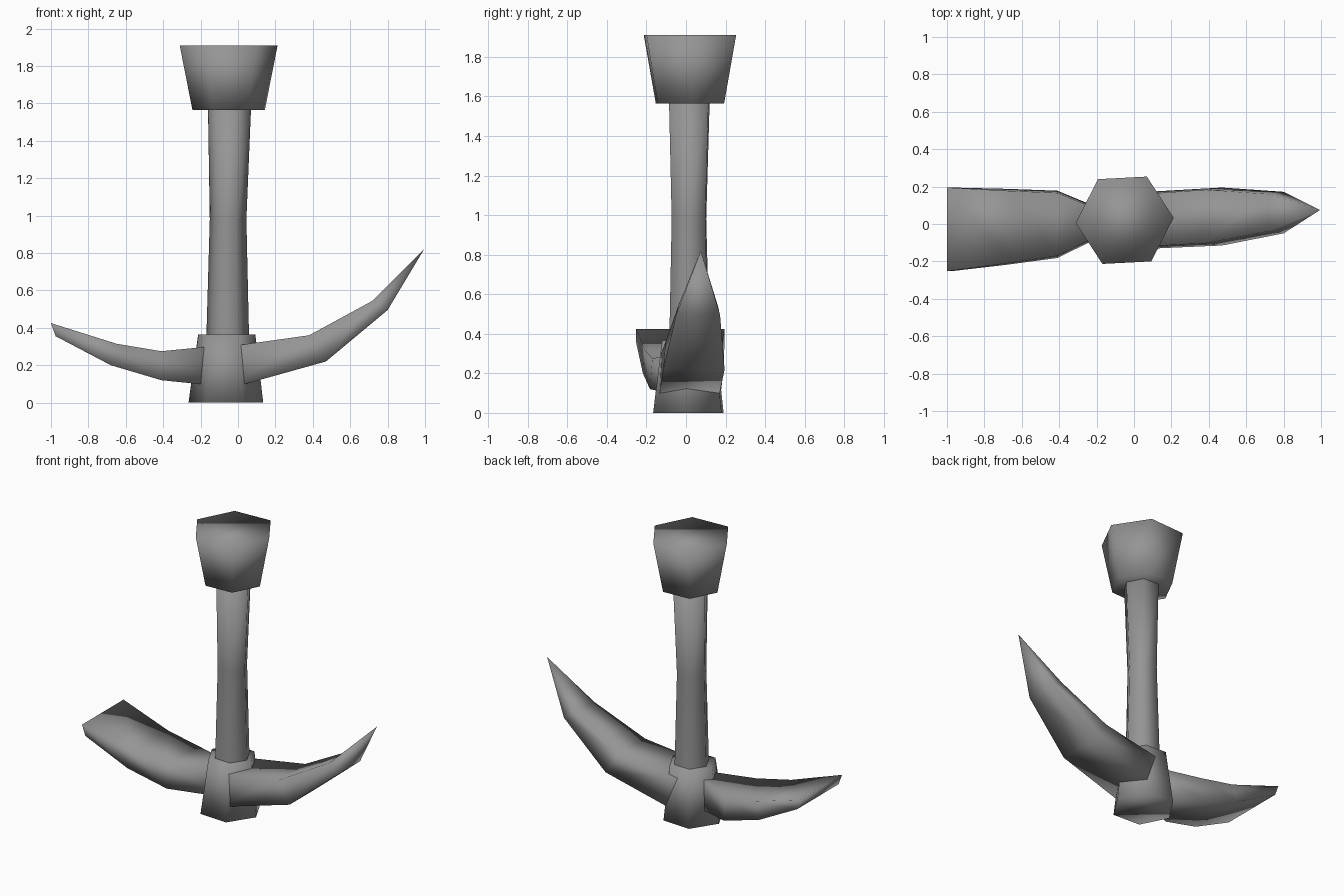
import bpy
import bmesh
import math

cube = bpy.data.objects.get("Cube")
if cube:
    bpy.data.objects.remove(cube, do_unlink=True)

metal = bpy.data.materials.new("mid_grey")
metal.use_nodes = True
grey = (0.3, 0.3, 0.3, 1)
metal.diffuse_color = grey
metal.node_tree.nodes["Principled BSDF"].inputs["Base Color"].default_value = grey


def loft(name, rings, tip=None):
    """Skin a row of equal rings, closing the last one flat or to a tip."""
    bm = bmesh.new()
    loops = [[bm.verts.new(p) for p in ring] for ring in rings]
    n = len(loops[0])
    for a, b in zip(loops, loops[1:]):
        for i in range(n):
            j = (i + 1) % n
            bm.faces.new((a[i], a[j], b[j], b[i]))
    bm.faces.new(loops[0])
    if tip:
        point = bm.verts.new(tip)
        for i in range(n):
            bm.faces.new((loops[-1][i], loops[-1][(i + 1) % n], point))
    else:
        bm.faces.new(loops[-1])
    bmesh.ops.recalc_face_normals(bm, faces=bm.faces)
    for f in bm.faces:
        f.smooth = True
    mesh = bpy.data.meshes.new(name)
    bm.to_mesh(mesh)
    bm.free()
    mesh.materials.append(metal)
    obj = bpy.data.objects.new(name, mesh)
    bpy.context.collection.objects.link(obj)
    return obj


def hexagon(x, y, z, r, turn=-3):
    """Six-sided ring with corners near the x axis."""
    angles = [math.radians(60 * i + turn) for i in range(6)]
    return [(x + r * math.cos(a), y + r * math.sin(a), z) for a in angles]


def box_ring(top, bottom, front, back, flare=0.012):
    """Four-cornered blade section; top and bottom are (x, z)."""
    return [(top[0], front + flare, top[1]), (top[0], back - flare, top[1]),
            (bottom[0], back, bottom[1]), (bottom[0], front, bottom[1])]


# Handle with a slight waist
loft("handle", [hexagon(-0.057, 0.017, 0.2, 0.117),
                hexagon(-0.055, 0.017, 0.36, 0.114),
                hexagon(-0.053, 0.015, 0.98, 0.098),
                hexagon(-0.045, 0.017, 1.6, 0.116)])

# Flared pommel and the collar that grips the blades
loft("pommel", [hexagon(-0.05, 0.02, 1.565, 0.194, 3),
                hexagon(-0.05, 0.02, 1.91, 0.262, 3)])
loft("collar", [hexagon(-0.065, 0.012, 0.0, 0.2),
                hexagon(-0.06, 0.015, 0.365, 0.153)])

# Pointed pick blade
loft("pick_blade", [box_ring((-0.05, 0.3), (-0.05, 0.075), -0.138, 0.165),
                    box_ring((0.38, 0.36), (0.47, 0.22), -0.115, 0.195),
                    box_ring((0.72, 0.545), (0.8, 0.495), -0.05, 0.172)],
     tip=(0.995, 0.075, 0.82))

# Broad adze blade, widening to its edge
loft("adze_blade", [box_ring((-0.1, 0.305), (-0.1, 0.088), -0.03, 0.05),
                    box_ring((-0.41, 0.275), (-0.41, 0.12), -0.182, 0.178),
                    box_ring((-0.65, 0.315), (-0.68, 0.2), -0.218, 0.188),
                    box_ring((-1.0, 0.425), (-0.975, 0.355), -0.252, 0.195, 0.0)])
